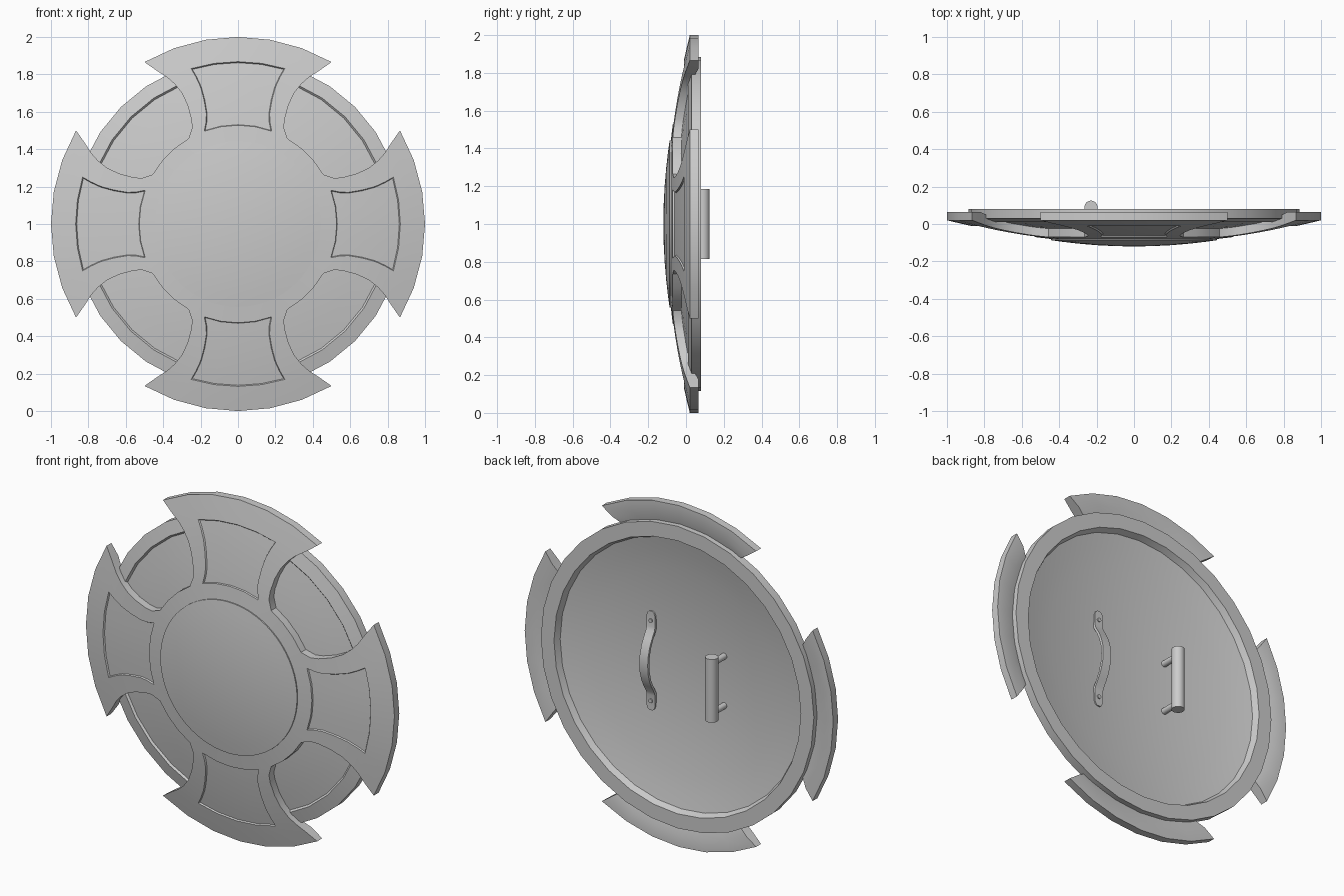
import bpy, bmesh, math
from mathutils import Matrix, Vector

if "Cube" in bpy.data.objects:
    bpy.data.objects.remove(bpy.data.objects["Cube"])

CZ = 1.0  # height of the shield centre


def front(r):
    """Depth of the domed front surface at radius r."""
    return -0.105 + 0.125 * r * r


def polar(r, deg, y):
    a = math.radians(deg)
    return Vector((r * math.sin(a), y, CZ + r * math.cos(a)))


def finish(name, bm, angle=30):
    bmesh.ops.recalc_face_normals(bm, faces=bm.faces)
    me = bpy.data.meshes.new(name)
    bm.to_mesh(me)
    bm.free()
    ob = bpy.data.objects.new(name, me)
    bpy.context.collection.objects.link(ob)
    bpy.ops.object.select_all(action='DESELECT')
    ob.select_set(True)
    bpy.context.view_layer.objects.active = ob
    bpy.ops.object.shade_smooth_by_angle(angle=math.radians(angle))
    return ob


def lathe(name, profile, sides):
    """Spin an (r, y) profile round the shield axis."""
    bm = bmesh.new()
    vs = [bm.verts.new(polar(r, 0, y)) for r, y in profile]
    es = [bm.edges.new(p) for p in zip(vs, vs[1:])]
    bmesh.ops.spin(bm, geom=vs + es, cent=(0, 0, CZ), axis=(0, 1, 0),
                   angle=math.tau, steps=sides, use_duplicate=False)
    bmesh.ops.remove_doubles(bm, verts=bm.verts, dist=1e-4)
    return finish(name, bm)


def cylinder(name, a, b, r, sides=20):
    a, b = Vector(a), Vector(b)
    bm = bmesh.new()
    rot = Vector((0, 0, 1)).rotation_difference(b - a).to_matrix().to_4x4()
    bmesh.ops.create_cone(bm, cap_ends=True, segments=sides, radius1=r, radius2=r,
                          depth=(b - a).length,
                          matrix=Matrix.Translation((a + b) / 2) @ rot)
    return finish(name, bm)


# Domed backing disc with a raised rim on both sides
radii = [0, 0.1, 0.2, 0.3, 0.4, 0.5, 0.6, 0.7]
dome = [(r, front(r) + 0.045) for r in radii + [0.8]]
rim = [(0.81, 0.01), (0.885, 0.03), (0.885, 0.08), (0.80, 0.08), (0.785, 0.044)]
back = [(r, front(r) + 0.07) for r in reversed(radii)]
lathe("domed_disc", dome + rim + back, 32)

# Central boss
lathe("centre_boss", [(r, -0.12 + 0.17 * r * r) for r in (0, 0.1, 0.2, 0.3, 0.38, 0.443)]
      + [(0.443, -0.04)], 64)

# Cross frame: ring with four flared arms and recessed panels
bm = bmesh.new()
cache = {}


def vert(r, deg):
    key = (round(r, 4), round(deg % 360, 3) % 360)
    if key not in cache:
        cache[key] = bm.verts.new(polar(r, deg, front(r)))
    return cache[key]


for d in range(0, 360, 10):
    bm.faces.new([vert(0.42, d), vert(0.528, d), vert(0.528, d + 10), vert(0.42, d + 10)])

# rows: radius, half angle of arm, half angle of panel
rows = [(0.528, 30, 20), (0.57, 25.5, 17.5), (0.613, 24, 16), (0.69, 23, 15.3),
        (0.76, 23.2, 15.3), (0.82, 24.3, 16), (0.868, 25.7, 16.8),
        (0.93, 28, 18.5), (1.0, 30, 20)]
panels = []
for k in range(4):
    panel = []
    for i in range(len(rows) - 1):
        line = []
        for r, h, p in rows[i:i + 2]:
            line.append([vert(r, 90 * k + a) for a in (-h, -p, -p / 2, 0, p / 2, p, h)])
        for j in range(6):
            f = bm.faces.new([line[0][j], line[1][j], line[1][j + 1], line[0][j + 1]])
            if i < 6 and 1 <= j <= 4:
                panel.append(f)
    panels.append(panel)

ext = bmesh.ops.extrude_face_region(bm, geom=bm.faces[:], use_keep_orig=True)
for v in ext["geom"]:
    if isinstance(v, bmesh.types.BMVert):
        r = math.hypot(v.co.x, v.co.z - CZ)
        v.co.y = 0.065 if r > 0.9 else front(r) + 0.055
bmesh.ops.recalc_face_normals(bm, faces=bm.faces)
for panel in panels:
    bmesh.ops.inset_region(bm, faces=panel, thickness=0.004, depth=-0.008,
                           use_even_offset=True)
finish("cross_frame", bm)

# Bar grip with two posts
BX, BY = -0.23, 0.09
cylinder("bar_grip", (BX, BY, CZ - 0.185), (BX, BY, CZ + 0.185), 0.035, 24)
for s in (-1, 1):
    z = CZ + s * 0.145
    cylinder("grip_post", (BX, BY, z), (BX, -0.04, z), 0.018, 16)

# Arched forearm strap: (height, depth, half width), mirrored about the middle
half = [(0.29, -0.026, 0.01), (0.282, -0.026, 0.02), (0.265, -0.026, 0.027),
        (0.2, -0.026, 0.027), (0.18, -0.02, 0.027), (0.14, 0.004, 0.027),
        (0.1, 0.024, 0.027), (0.05, 0.038, 0.027), (0, 0.042, 0.027)]
path = half + [(-z, y, w) for z, y, w in reversed(half[:-1])]
SX = 0.235
bm = bmesh.new()
prev = None
for z, y, w in path:
    sec = [bm.verts.new((SX + sx * w, y + dy, CZ + z))
           for sx, dy in ((-1, 0), (1, 0), (1, 0.016), (-1, 0.016))]
    if prev:
        for j in range(4):
            bm.faces.new([prev[j], prev[(j + 1) % 4], sec[(j + 1) % 4], sec[j]])
    else:
        bm.faces.new(sec)
    prev = sec
bm.faces.new(prev)
finish("arm_strap", bm, 40)

# Strap bolts
for s in (-1, 1):
    z = CZ + s * 0.235
    cylinder("strap_bolt", (SX, -0.03, z), (SX, -0.004, z), 0.012, 12)
